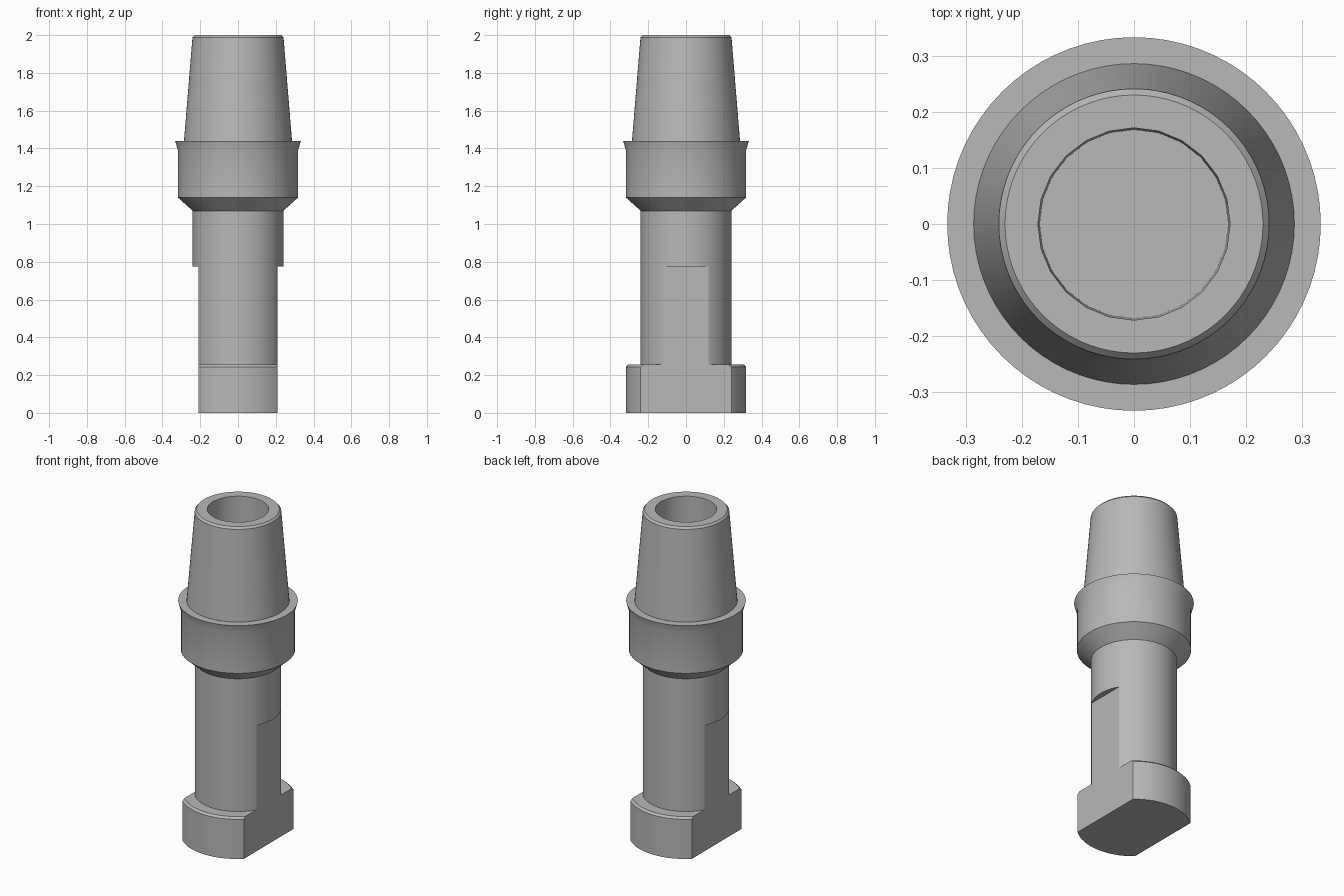
import bpy
import math
from mathutils import Matrix

cube = bpy.data.objects.get("Cube")
if cube:
    bpy.data.objects.remove(cube, do_unlink=True)

steel = bpy.data.materials.new("grey steel")
steel.use_nodes = True
grey = (0.48, 0.48, 0.48, 1)
steel.diffuse_color = grey
steel.node_tree.nodes["Principled BSDF"].inputs["Base Color"].default_value = grey


def lathe(name, profile, sides):
    """Closed solid of revolution from (radius, z) points, bottom to top."""
    verts, faces = [], []
    for r, z in profile:
        for i in range(sides):
            a = math.tau * i / sides
            verts.append((r * math.cos(a), r * math.sin(a), z))
    for k in range(len(profile) - 1):
        for i in range(sides):
            j = (i + 1) % sides
            faces.append((k * sides + i, k * sides + j,
                          (k + 1) * sides + j, (k + 1) * sides + i))
    faces.append(tuple(reversed(range(sides))))
    top = (len(profile) - 1) * sides
    faces.append(tuple(range(top, top + sides)))
    return add(name, verts, faces)


def add(name, verts, faces):
    mesh = bpy.data.meshes.new(name)
    mesh.from_pydata(verts, [], faces)
    mesh.materials.append(steel)
    obj = bpy.data.objects.new(name, mesh)
    bpy.context.collection.objects.link(obj)
    return obj


def cut(body, cutter):
    """Subtract the cutter, then discard it."""
    cutter.hide_render = True
    bpy.context.view_layer.objects.active = body
    mod = body.modifiers.new("cut", 'BOOLEAN')
    mod.operation = 'DIFFERENCE'
    mod.solver = 'EXACT'
    mod.object = cutter
    bpy.ops.object.modifier_apply(modifier=mod.name)
    bpy.data.objects.remove(cutter, do_unlink=True)


# Turned body: foot, shank, collar with flared lip, tapered head
body = lathe("holder_body", [
    (0.318, 0), (0.318, 0.243), (0.306, 0.255),
    (0.24, 0.255), (0.24, 1.07),
    (0.318, 1.14), (0.318, 1.39), (0.333, 1.44),
    (0.286, 1.44), (0.241, 1.988), (0.23, 2.0),
], 72)

# Blind bore in the head
cut(body, lathe("bore_cutter", [(0.168, 1.4), (0.172, 2.1)], 24))

# Wrench flats on both sides of the shank and foot
for side in (-1, 1):
    bpy.ops.mesh.primitive_cube_add(size=1)
    flat = bpy.context.object
    flat.name = "flat_cutter"
    flat.data.transform(Matrix.Translation((side * 0.458, 0, 0.2875))
                        @ Matrix.Diagonal((0.5, 1, 0.975, 1)))
    flat.data.materials.append(steel)
    cut(body, flat)

# Smooth round walls, crisp machined edges
bpy.ops.object.select_all(action='DESELECT')
body.select_set(True)
bpy.context.view_layer.objects.active = body
bpy.ops.object.shade_smooth_by_angle(angle=math.radians(20))
